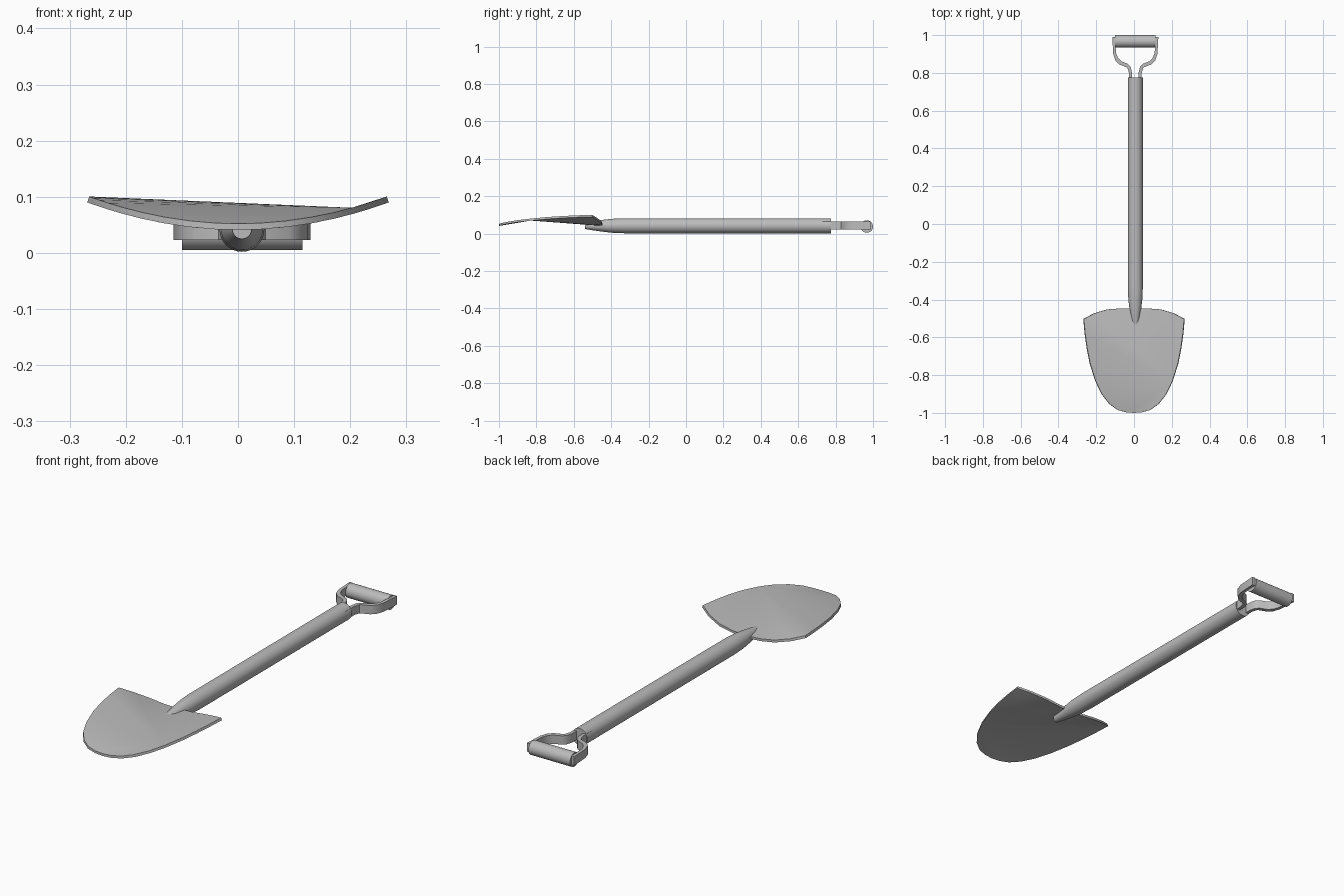
import bpy, bmesh, math
from mathutils import Vector

if "Cube" in bpy.data.objects:
    bpy.data.objects.remove(bpy.data.objects["Cube"])

grey = bpy.data.materials.new("steel_grey")
grey.diffuse_color = (0.5, 0.5, 0.5, 1)
grey.use_nodes = True
grey.node_tree.nodes["Principled BSDF"].inputs["Base Color"].default_value = grey.diffuse_color
CX = 0.007   # centre line of shaft and handle
CZ = 0.042


def finish(name, bm, smooth=True):
    bmesh.ops.recalc_face_normals(bm, faces=bm.faces)
    me = bpy.data.meshes.new(name)
    bm.to_mesh(me)
    bm.free()
    ob = bpy.data.objects.new(name, me)
    bpy.context.collection.objects.link(ob)
    me.materials.append(grey)
    if smooth:
        bpy.ops.object.select_all(action='DESELECT')
        bpy.context.view_layer.objects.active = ob
        ob.select_set(True)
        bpy.ops.object.shade_smooth_by_angle(angle=math.radians(35))
    return ob


def tube(name, rings, axis, sides=32):
    """Capped tube through (centre, radius) rings along 'x' or 'y'."""
    bm = bmesh.new()
    loops = []
    for c, r in rings:
        loop = []
        for i in range(sides):
            a = 2 * math.pi * i / sides
            u, w = r * math.cos(a), r * math.sin(a)
            off = Vector((u, 0, w)) if axis == 'y' else Vector((0, u, w))
            loop.append(bm.verts.new(Vector(c) + off))
        loops.append(loop)
    for a, b in zip(loops, loops[1:]):
        for i in range(sides):
            j = (i + 1) % sides
            bm.faces.new((a[i], a[j], b[j], b[i]))
    bm.faces.new(loops[0])
    bm.faces.new(loops[-1])
    return finish(name, bm)


# Shaft with a tapered socket end that runs into the blade
tube("shaft", [((CX, y, CZ), r) for y, r in
               [(0.775, 0.04), (-0.33, 0.04), (-0.40, 0.037), (-0.45, 0.031),
                (-0.50, 0.024), (-0.54, 0.017)]], 'y')

# Cross grip
tube("grip", [((x, 0.967, 0.038), 0.033) for x in (-0.10, 0.115)], 'x')

# Two bent straps joining shaft and grip (outer and inner edge in plan)
outer = [(0.034, 0.73), (0.034, 0.80), (0.042, 0.828), (0.085, 0.845),
         (0.105, 0.865), (0.117, 0.90), (0.122, 0.99)]
inner = [(0.018, 0.73), (0.018, 0.805), (0.025, 0.832), (0.040, 0.848),
         (0.075, 0.862), (0.092, 0.88), (0.102, 0.905), (0.108, 0.99)]
for name, s in (("strap_left", -1), ("strap_right", 1)):
    bm = bmesh.new()
    face = bm.faces.new([bm.verts.new((CX + s * x, y, 0.023))
                         for x, y in outer + inner[::-1]])
    ext = bmesh.ops.extrude_face_region(bm, geom=[face])
    bmesh.ops.translate(bm, vec=(0, 0, 0.041),
                        verts=[v for v in ext["geom"] if isinstance(v, bmesh.types.BMVert)])
    finish(name, bm)

# Dished blade: curved rim, skinned with facets fanning from one rim point
half = [(0.07, -0.447), (0.14, -0.452), (0.21, -0.473), (0.265, -0.503),
        (0.258, -0.58), (0.247, -0.66), (0.231, -0.74), (0.203, -0.83),
        (0.17, -0.90), (0.13, -0.952), (0.085, -0.985), (0.04, -0.997)]
rim = ([(0, -0.446)] + half + [(0, -1.0)] + [(-x, y) for x, y in reversed(half)])
hub = rim.index((0.203, -0.83))
rim = rim[hub:] + rim[:hub]
bm = bmesh.new()
top, low = [], []
for x, y in rim:
    z = 0.052 + 0.69 * x * x
    n = Vector((-1.38 * x, 0, 1)).normalized()
    top.append(bm.verts.new((x, y, z)))
    low.append(bm.verts.new(Vector((x, y, z)) - 0.011 * n))
for i in range(1, len(rim) - 1):
    bm.faces.new((top[0], top[i], top[i + 1]))
    bm.faces.new((low[0], low[i + 1], low[i]))
for i in range(len(rim)):
    j = (i + 1) % len(rim)
    bm.faces.new((top[i], low[i], low[j], top[j]))
finish("blade", bm)
